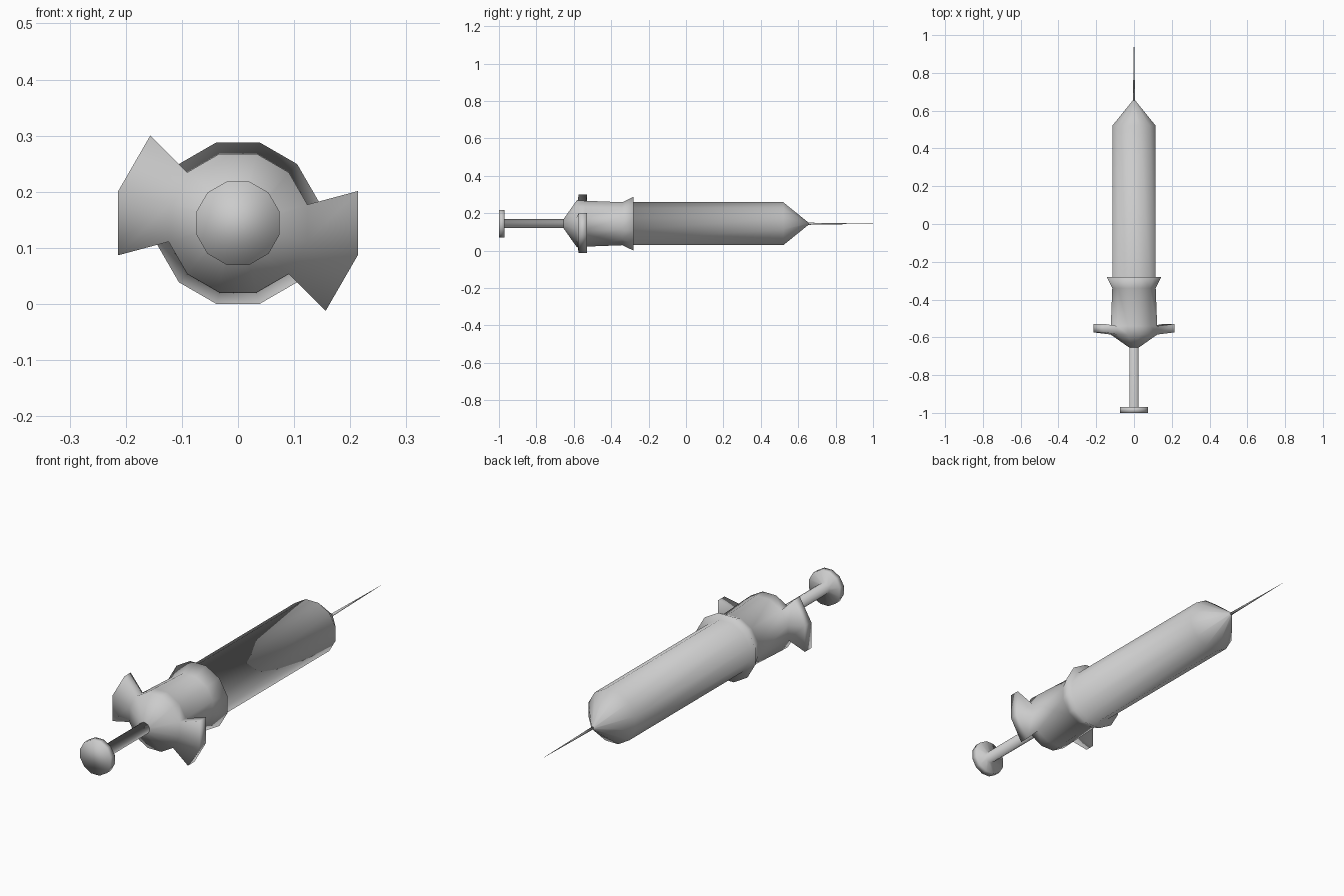
import bpy, bmesh, math

if "Cube" in bpy.data.objects:
    bpy.data.objects.remove(bpy.data.objects["Cube"], do_unlink=True)

SIDES = 12
AXIS_Z = 0.144


def make_material(name, color):
    mat = bpy.data.materials.new(name)
    mat.use_nodes = True
    mat.diffuse_color = color
    mat.node_tree.nodes["Principled BSDF"].inputs["Base Color"].default_value = color
    return mat


grey = make_material("light grey", (0.6, 0.6, 0.6, 1))


def lathe(profile):
    """Revolve (y, radius) pairs around the long axis and cap both ends."""
    bm = bmesh.new()
    rings = []
    for y, r in profile:
        angles = [2 * math.pi * (i + 0.5) / SIDES for i in range(SIDES)]
        rings.append([bm.verts.new((r * math.cos(a), y, r * math.sin(a))) for a in angles])
    for a, b in zip(rings, rings[1:]):
        for i in range(SIDES):
            j = (i + 1) % SIDES
            bm.faces.new((a[i], a[j], b[j], b[i]))
    bm.faces.new(rings[0])
    bm.faces.new(rings[-1])
    bm.faces.ensure_lookup_table()
    return bm


def finish(bm, name):
    bmesh.ops.recalc_face_normals(bm, faces=bm.faces)
    for f in bm.faces:
        f.smooth = True
    mesh = bpy.data.meshes.new(name)
    bm.to_mesh(mesh)
    bm.free()
    mesh.materials.append(grey)
    obj = bpy.data.objects.new(name, mesh)
    obj.location.z = AXIS_Z
    bpy.context.collection.objects.link(obj)


# Plunger: thumb disc and rod
finish(lathe([(-1, 0.077), (-0.97, 0.077), (-0.97, 0.025), (-0.655, 0.025)]), "plunger")

# Barrel: rear cone, grip section, flared collar, tube and nose cone
bm = lathe([(-0.655, 0.025), (-0.585, 0.128), (-0.54, 0.127), (-0.34, 0.119),
            (-0.28, 0.149), (-0.28, 0.119), (0.52, 0.119), (0.655, 0.006)])

# Finger wings: two neighbouring faces of the grip band pulled out on each side
band = bm.faces[SIDES:2 * SIDES]
for pair in (band[4:6], band[10:12]):
    grown = bmesh.ops.extrude_face_region(bm, geom=pair)["geom"]
    for v in (g for g in grown if isinstance(g, bmesh.types.BMVert)):
        scale = 0.221 / math.hypot(v.co.x, v.co.z)
        v.co.x *= scale
        v.co.z *= scale
        v.co.y += 0.011
finish(bm, "barrel")

# Needle
finish(lathe([(0.65, 0.006), (0.8, 0.0035), (1, 0.0004)]), "needle")
